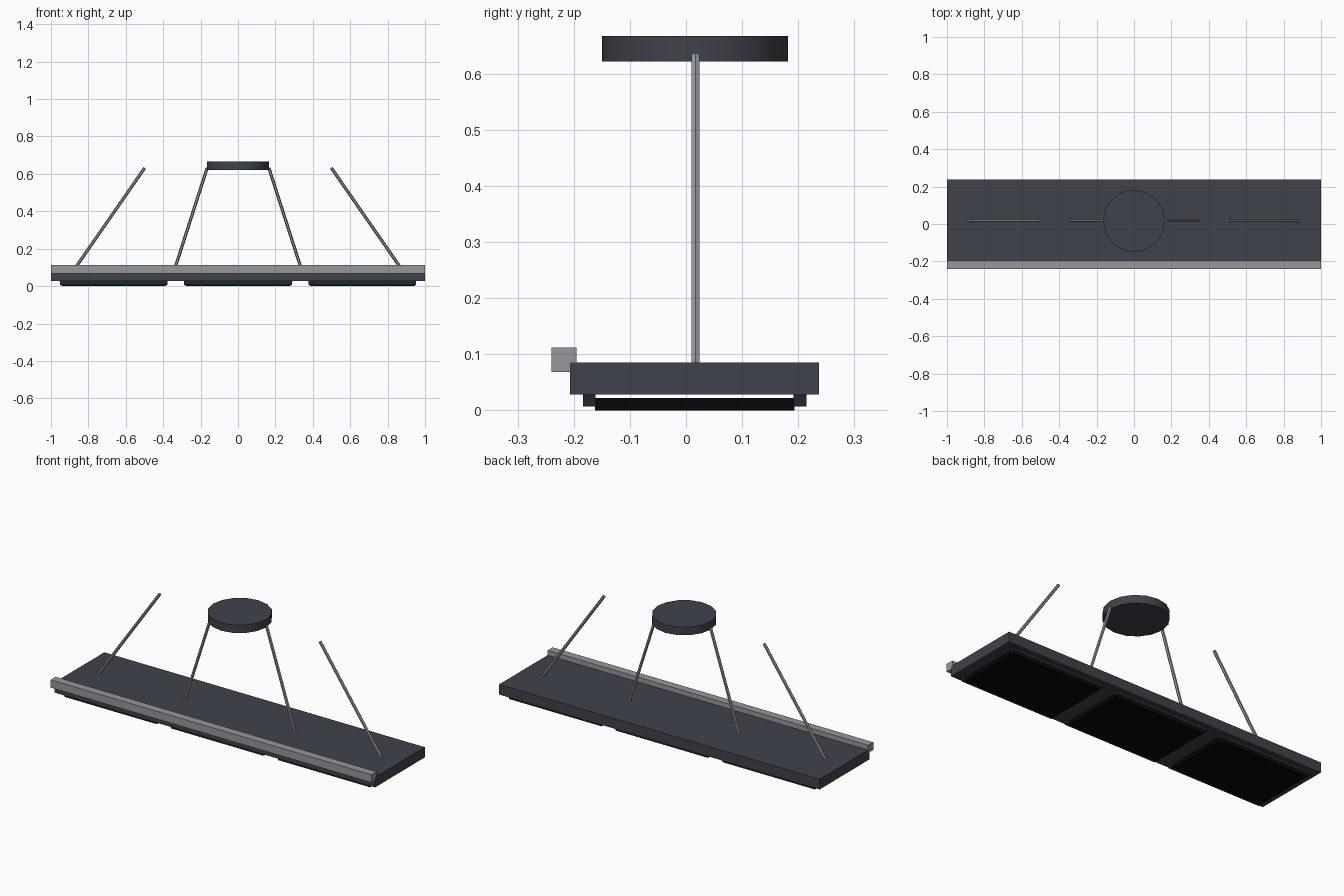
import bpy, math
from mathutils import Vector

if "Cube" in bpy.data.objects:
    bpy.data.objects.remove(bpy.data.objects["Cube"])

def material(name, rgb):
    m = bpy.data.materials.new(name)
    m.diffuse_color = (*rgb, 1)
    m.use_nodes = True
    m.node_tree.nodes["Principled BSDF"].inputs["Base Color"].default_value = m.diffuse_color
    return m

DARK = material("dark_slate", (0.05, 0.055, 0.07))
GREY = material("metal_grey", (0.3, 0.31, 0.33))
TRIM = material("trim_charcoal", (0.018, 0.019, 0.022))
BLACK = material("panel_black", (0.002, 0.002, 0.003))

def box(name, x, y, z, mat):
    lo, hi = Vector((x[0], y[0], z[0])), Vector((x[1], y[1], z[1]))
    bpy.ops.mesh.primitive_cube_add(size=1, location=(lo + hi) / 2)
    o = bpy.context.object
    o.name = name
    o.scale = hi - lo
    bpy.ops.object.transform_apply(location=False, rotation=False, scale=True)
    o.data.materials.append(mat)
    return o

def rod(name, a, b, radius, mat):
    a, b = Vector(a), Vector(b)
    d = b - a
    bpy.ops.mesh.primitive_cylinder_add(vertices=6, radius=radius, depth=d.length,
                                        location=(a + b) / 2)
    o = bpy.context.object
    o.name = name
    o.rotation_mode = 'QUATERNION'
    o.rotation_quaternion = d.to_track_quat('Z', 'Y')
    o.data.materials.append(mat)
    return o

# Main board and the rail along its front edge
box("board", (-1, 1), (-0.207, 0.237), (0.028, 0.085), DARK)
box("front_rail", (-1, 1), (-0.24, -0.195), (0.068, 0.112), GREY)

# Three underside panels, each held between a front and a back strip
for i, cx in enumerate((-0.665, 0.0, 0.665)):
    box(f"panel_{i}", (cx - 0.28, cx + 0.28), (-0.162, 0.193), (0, 0.022), BLACK)
    span = (cx - 0.288, cx + 0.288)
    box(f"front_strip_{i}", span, (-0.184, -0.161), (0.007, 0.029), TRIM)
    box(f"back_strip_{i}", span, (0.192, 0.215), (0.007, 0.029), TRIM)

# Slanted hanging rods, mirrored left and right
for side, s in (("left", -1), ("right", 1)):
    rod(f"outer_rod_{side}", (s * 0.882, 0.017, 0.08), (s * 0.499, 0.017, 0.632), 0.0085, GREY)
    rod(f"inner_rod_{side}", (s * 0.342, 0.017, 0.08), (s * 0.165, 0.017, 0.632), 0.0085, GREY)

# Round ceiling plate
bpy.ops.mesh.primitive_cylinder_add(vertices=16, radius=0.166, depth=0.045,
                                    location=(0, 0.016, 0.6445))
plate = bpy.context.object
plate.name = "ceiling_plate"
plate.data.materials.append(DARK)
bpy.ops.object.shade_smooth_by_angle(angle=math.radians(30))
